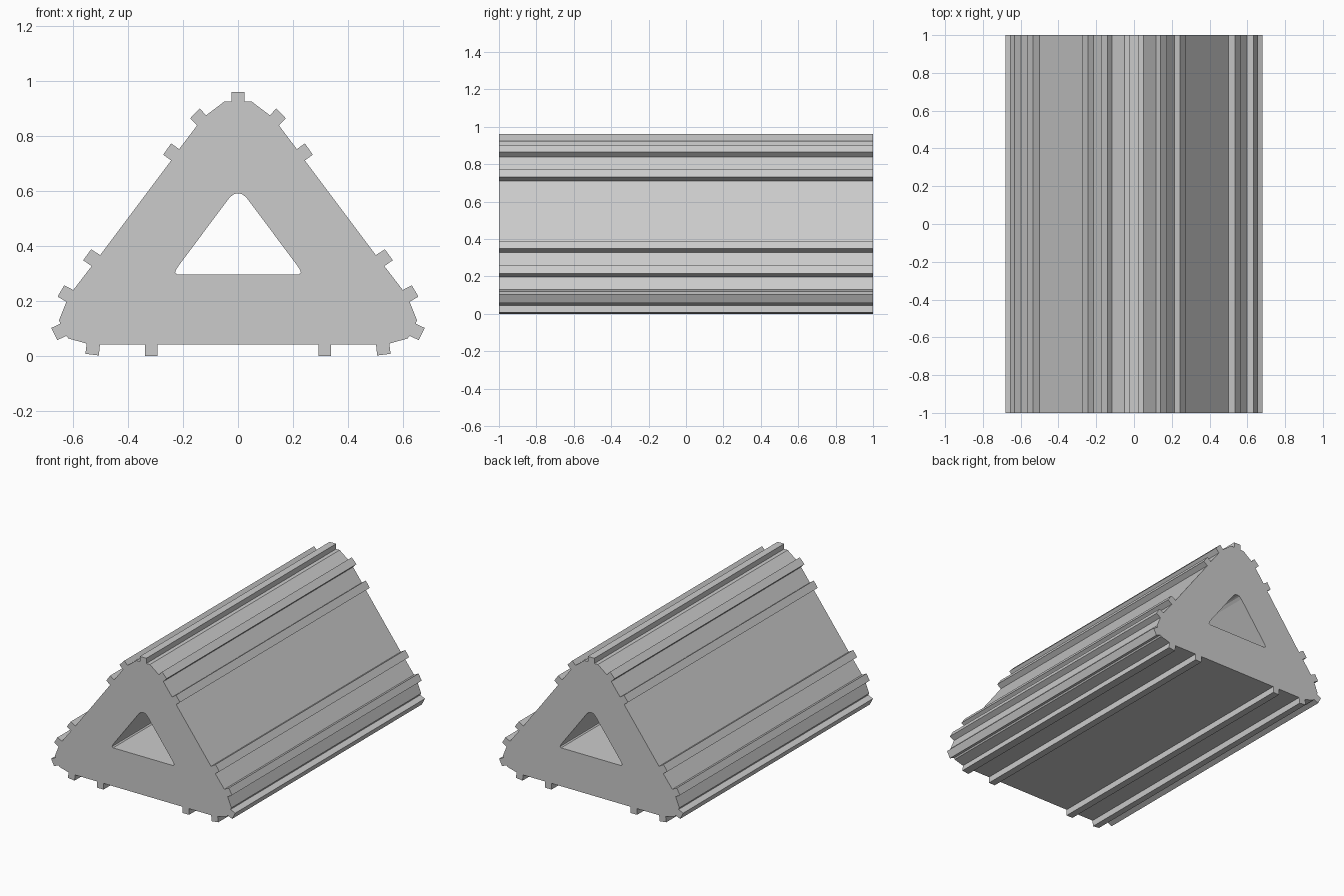
import bpy, bmesh
from mathutils import Vector

if "Cube" in bpy.data.objects:
    bpy.data.objects.remove(bpy.data.objects["Cube"])

LENGTH = 2.0

# Right half of the toothed outline (x, z), from the top down to the base
OUTER = [
    (.024, .96), (.024, .925), (.05, .925),
    (.116, .875), (.139, .90), (.174, .864), (.149, .838),   # upper teeth
    (.214, .752), (.243, .773), (.272, .732), (.243, .711),
    (.501, .367), (.534, .388), (.563, .348), (.532, .327),  # lower side teeth
    (.599, .24), (.632, .257), (.656, .216), (.624, .197),
    (.651, .13), (.646, .118), (.679, .102), (.657, .058),   # corner tooth
    (.624, .073), (.617, .064),
    (.55, .045), (.555, .008), (.506, .002), (.502, .041),   # base teeth
    (.339, .041), (.339, 0), (.292, 0), (.292, .041),
]
# Right half of the rounded triangular hole
HOLE = [(.007, .591), (.018, .587), (.033, .573),
        (.214, .331), (.224, .316), (.229, .304), (.221, .297)]


def mirrored(half):
    return half + [(-x, z) for x, z in reversed(half)]


def add_loop(bm, points):
    verts = [bm.verts.new((x, -LENGTH / 2, z)) for x, z in points]
    return [bm.edges.new((a, b)) for a, b in zip(verts, verts[1:] + verts[:1])]


# Fill between outline and hole, then extrude along y
bm = bmesh.new()
edges = add_loop(bm, mirrored(OUTER)) + add_loop(bm, mirrored(HOLE))
bmesh.ops.triangle_fill(bm, use_beauty=True, use_dissolve=False,
                        edges=edges, normal=Vector((0, -1, 0)))
ext = bmesh.ops.extrude_face_region(bm, geom=bm.faces[:])
bmesh.ops.translate(bm, vec=(0, LENGTH, 0),
                    verts=[g for g in ext["geom"] if isinstance(g, bmesh.types.BMVert)])
# The extrusion keeps or drops the front cap depending on region; rebuild it if dropped
if not any(all(v.co.y < 0 for v in f.verts) for f in bm.faces):
    rim = [e for e in bm.edges if e.is_boundary]
    bmesh.ops.triangle_fill(bm, use_beauty=True, edges=rim, normal=Vector((0, -1, 0)))
bmesh.ops.recalc_face_normals(bm, faces=bm.faces[:])

mesh = bpy.data.meshes.new("ribbed_triangular_beam")
bm.to_mesh(mesh)
bm.free()
beam = bpy.data.objects.new("ribbed_triangular_beam", mesh)
bpy.context.collection.objects.link(beam)
